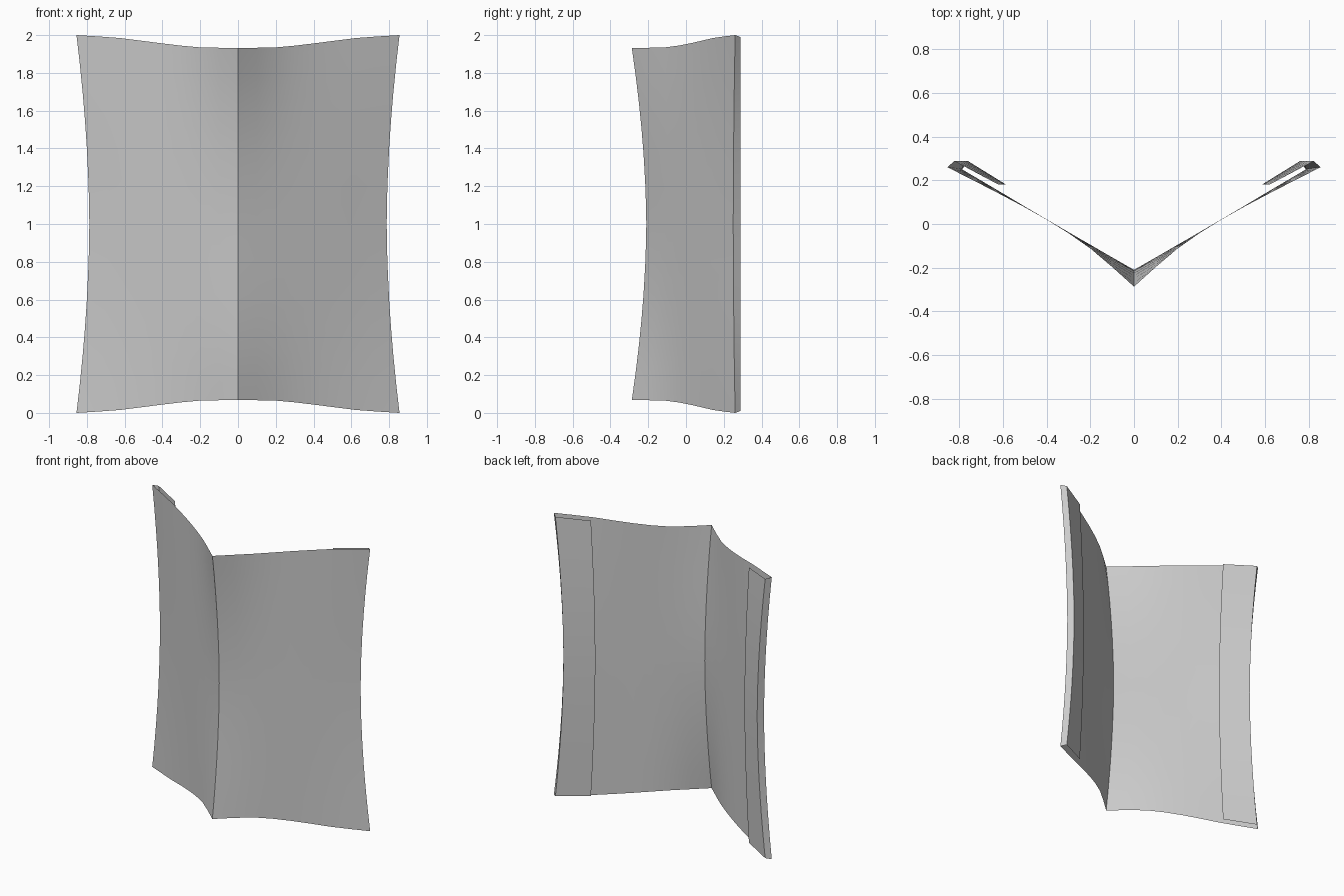
import bpy, bmesh, math

if "Cube" in bpy.data.objects:
    bpy.data.objects.remove(bpy.data.objects["Cube"])

# Half cross-section from centre crease to folded lip:
# (x, y, half height) at the ends, then (x, y) at mid height
SECTION = [
    ((0.000, -0.287, 0.933), (0.000, -0.210)),
    ((0.100, -0.197, 0.933), (0.100, -0.153)),
    ((0.200, -0.112, 0.935), (0.198, -0.096)),
    ((0.300, -0.042, 0.944), (0.297, -0.039)),
    ((0.400, 0.020, 0.956), (0.396, 0.019)),
    ((0.510, 0.082, 0.970), (0.495, 0.077)),
    ((0.620, 0.140, 0.984), (0.592, 0.135)),
    ((0.740, 0.202, 0.993), (0.690, 0.193)),
    ((0.855, 0.260, 1.000), (0.787, 0.250)),   # outer fold
    ((0.823, 0.288, 0.990), (0.760, 0.288)),   # lip fold
    ((0.620, 0.180, 0.976), (0.585, 0.180)),   # lip inner edge
]
ROWS = [-1, -0.85, -0.7, -0.55, -0.4, -0.2, 0, 0.2, 0.4, 0.55, 0.7, 0.85, 1]
FOLDS = (8, 9)

# Right half of the bent sheet
bm = bmesh.new()
grid = []
for u in ROWS:
    t = abs(u) ** 1.8
    row = []
    for (ex, ey, h), (mx, my) in SECTION:
        row.append(bm.verts.new((mx + (ex - mx) * t, my + (ey - my) * t, 1 + u * h)))
    grid.append(row)
for a, b in zip(grid, grid[1:]):
    for i in range(len(SECTION) - 1):
        bm.faces.new((a[i], a[i + 1], b[i + 1], b[i])).smooth = True
    # Keep the lip folds crisp
    for i in FOLDS:
        bm.edges.get((a[i], b[i])).smooth = False

# Mirror to the left half and weld the centre crease
geom = bm.verts[:] + bm.edges[:] + bm.faces[:]
bmesh.ops.mirror(bm, geom=geom, axis='X', merge_dist=0.0001)
bmesh.ops.remove_doubles(bm, verts=bm.verts[:], dist=0.0001)
bmesh.ops.recalc_face_normals(bm, faces=bm.faces[:])
# Front of the sheet faces -y
front = min(bm.faces, key=lambda f: f.calc_center_median().y)
if front.normal.y > 0:
    bmesh.ops.reverse_faces(bm, faces=bm.faces[:])

mesh = bpy.data.meshes.new("curved_shield_panel")
bm.to_mesh(mesh)
bm.free()
panel = bpy.data.objects.new("curved_shield_panel", mesh)
bpy.context.collection.objects.link(panel)
bpy.context.view_layer.objects.active = panel
panel.select_set(True)
bpy.ops.object.shade_smooth_by_angle(angle=math.radians(30))
